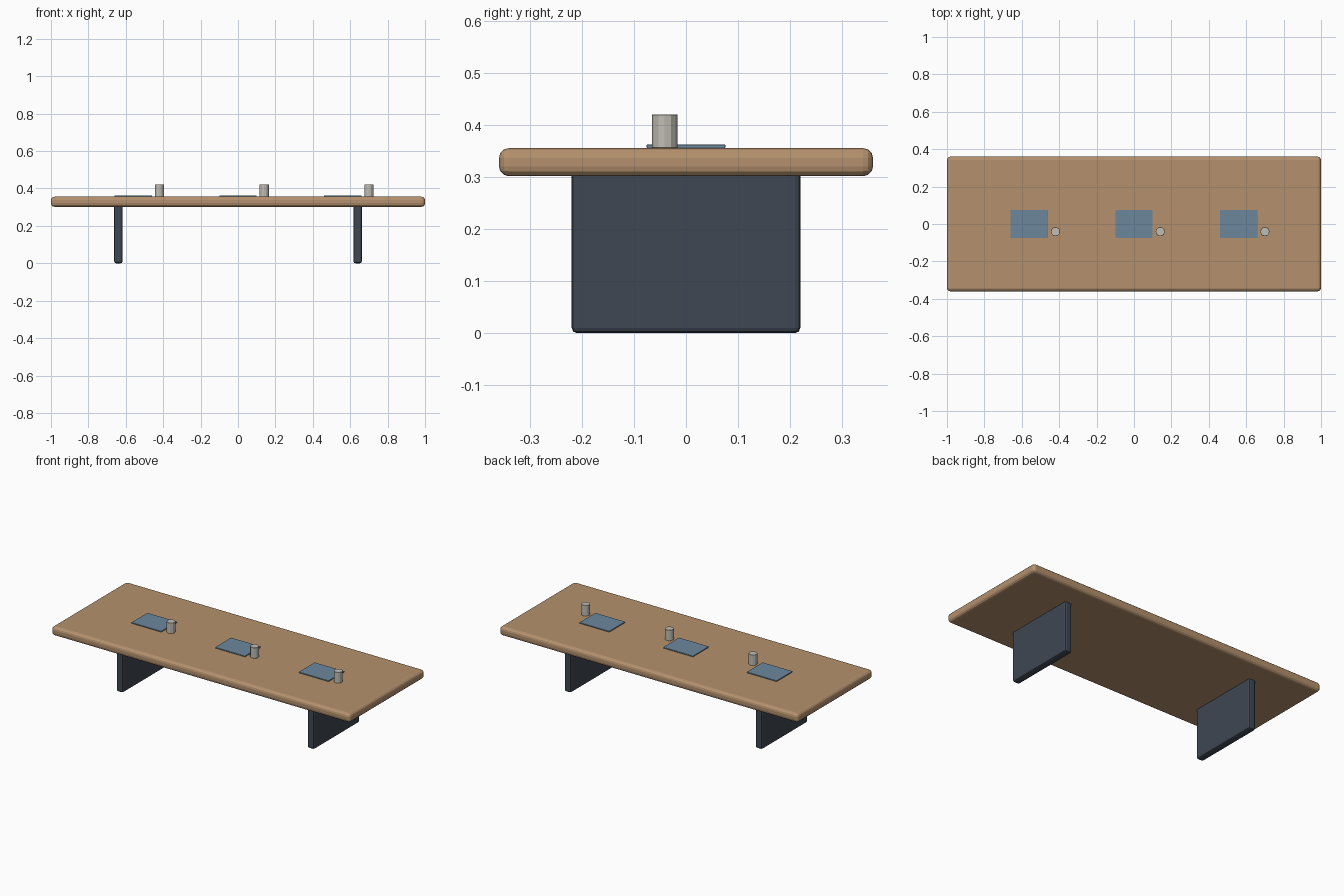
import bpy
import math

old = bpy.data.objects.get("Cube")
if old:
    bpy.data.objects.remove(old, do_unlink=True)


def make_material(name, rgb):
    mat = bpy.data.materials.new(name)
    mat.use_nodes = True
    mat.diffuse_color = (*rgb, 1)
    mat.node_tree.nodes["Principled BSDF"].inputs["Base Color"].default_value = (*rgb, 1)
    return mat


wood = make_material("warm wood", (0.46, 0.285, 0.155))
slate = make_material("dark slate", (0.05, 0.063, 0.085))
blue = make_material("dusty blue", (0.15, 0.245, 0.335))
cream = make_material("pale grey", (0.53, 0.51, 0.46))


def finish(name, mat, bevel=0, segments=2):
    obj = bpy.context.object
    obj.name = obj.data.name = name
    obj.data.materials.append(mat)
    if bevel:
        mod = obj.modifiers.new("rounded edges", "BEVEL")
        mod.width = bevel
        mod.segments = segments
    return obj


def box(name, mat, x, size, bottom, bevel, segments=2):
    bpy.ops.mesh.primitive_cube_add(size=1, location=(x, 0, bottom + size[2] / 2))
    bpy.context.object.scale = size
    bpy.ops.object.transform_apply(location=False, rotation=False, scale=True)
    return finish(name, mat, bevel, segments)


TOP = 0.356
UNDER = 0.302

# Table top with rounded rim
box("table_top", wood, 0, (2, 0.72, TOP - UNDER), UNDER, 0.019, 3)

# Slab legs
for side, x in (("right", -0.64), ("left", 0.64)):
    box(side + "_leg", slate, x, (0.044, 0.44, UNDER + 0.01), 0, 0.01)

# Place settings: a thin mat with a cup beside it
for label, x in (("right", -0.56), ("middle", 0), ("left", 0.56)):
    box(label + "_place_mat", blue, x, (0.2, 0.152, 0.007), TOP, 0.002)
    height = 0.421 - TOP
    bpy.ops.mesh.primitive_cylinder_add(vertices=12, radius=0.0245, depth=height,
                                        location=(x + 0.14, -0.041, TOP + height / 2))
    finish(label + "_cup", cream, 0.001, 1)
    bpy.ops.object.shade_smooth_by_angle(angle=math.radians(25))
